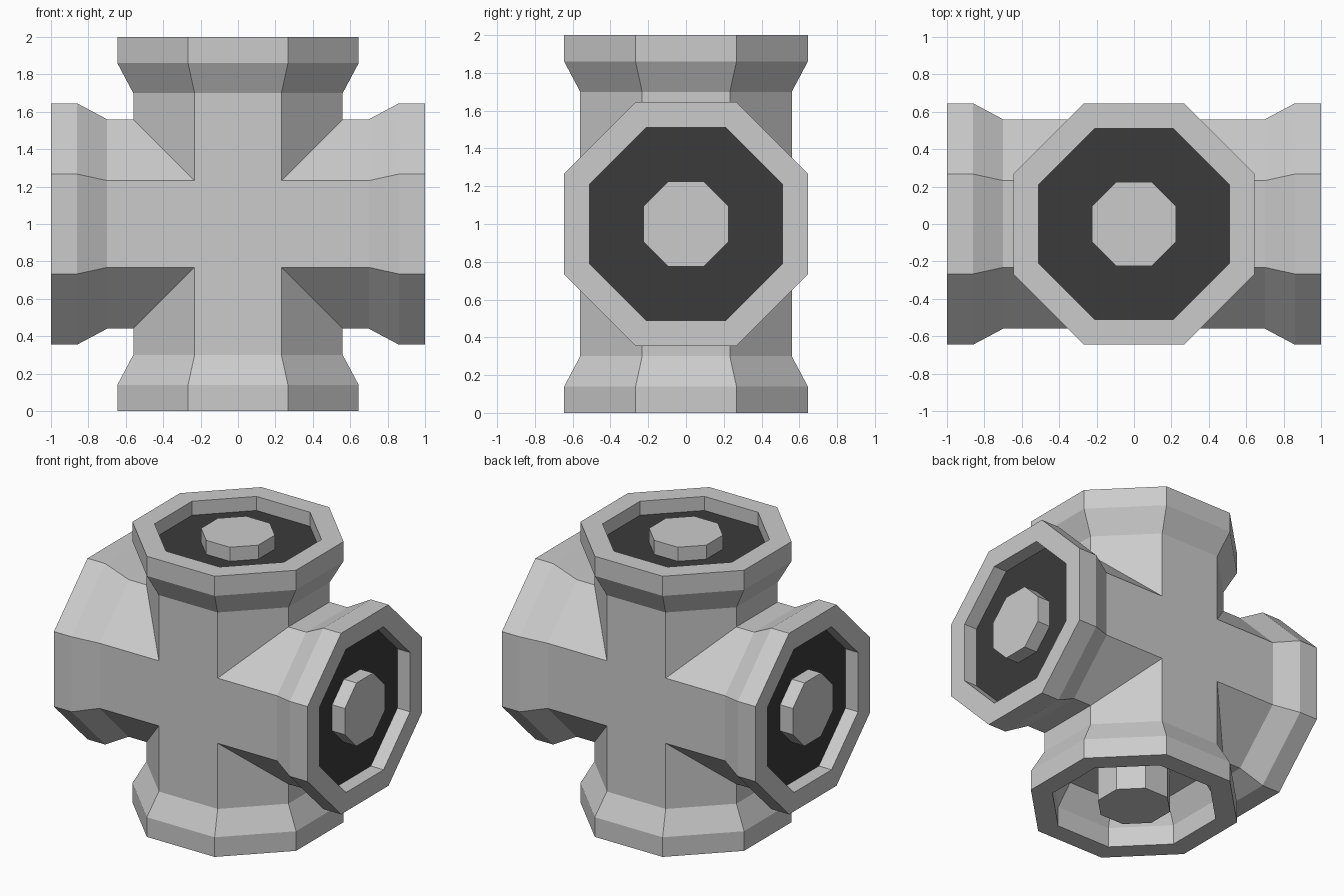
import bpy, bmesh, math
from mathutils import Matrix, Vector

if "Cube" in bpy.data.objects:
    bpy.data.objects.remove(bpy.data.objects["Cube"])


def material(name, rgb):
    m = bpy.data.materials.new(name)
    m.diffuse_color = (*rgb, 1)
    m.use_nodes = True
    m.node_tree.nodes["Principled BSDF"].inputs["Base Color"].default_value = m.diffuse_color
    return m


grey = material("light_grey", (0.60, 0.60, 0.60))
dark = material("charcoal", (0.043, 0.043, 0.043))
CENTRE = Vector((0, 0, 1))
SIDES = 8


def octagon(apothem):
    """Corner points of a flat-sided octagon."""
    r = apothem / math.cos(math.pi / SIDES)
    return [(r * math.cos((i + 0.5) * math.tau / SIDES),
             r * math.sin((i + 0.5) * math.tau / SIDES)) for i in range(SIDES)]


def bridge(bm, a, b):
    for i in range(SIDES):
        j = (i + 1) % SIDES
        bm.faces.new((a[i], a[j], b[j], b[i]))


def finish(bm, name, mat):
    mesh = bpy.data.meshes.new(name)
    bm.to_mesh(mesh)
    bm.free()
    mesh.materials.append(mat)
    obj = bpy.data.objects.new(name, mesh)
    bpy.context.collection.objects.link(obj)
    return obj


def turn(k):
    return Matrix.Translation(CENTRE) @ Matrix.Rotation(k * math.pi / 2, 4, 'Y')


# Pipe arm profile (apothem, distance): taper, flange, recess, hub
PROFILE = [(0.56, 0.70), (0.645, 0.86), (0.645, 1.0), (0.51, 1.0),
           (0.51, 0.86), (0.43, 0.70), (0.225, 0.70), (0.225, 1.0)]

# Four arms mitred together into one cross fitting
bm = bmesh.new()
for k in range(4):
    m = turn(k)
    ring = [bm.verts.new(m @ Vector((x, y, abs(x)))) for x, y in octagon(0.56)]
    for apothem, dist in PROFILE:
        nxt = [bm.verts.new(m @ Vector((x, y, dist))) for x, y in octagon(apothem)]
        bridge(bm, ring, nxt)
        ring = nxt
    bm.faces.new(ring)  # hub cap

# Square centre panels, front and back
h = 0.56 * math.tan(math.pi / SIDES)
for y in (-0.56, 0.56):
    bm.faces.new([bm.verts.new(CENTRE + Vector((sx * h, y, sz * h)))
                  for sx, sz in ((-1, -1), (1, -1), (1, 1), (-1, 1))])
bmesh.ops.remove_doubles(bm, verts=bm.verts, dist=0.001)
bmesh.ops.recalc_face_normals(bm, faces=bm.faces)
finish(bm, "cross_pipe", grey)

# Dark ring plates in the recesses; the bottom recess stays open
for k, name in ((0, "top_plate"), (1, "right_plate"), (3, "left_plate")):
    bm = bmesh.new()
    outer, inner = ([bm.verts.new(turn(k) @ Vector((x, y, 0.9))) for x, y in octagon(a)]
                    for a in (0.51, 0.225))
    bridge(bm, outer, inner)
    finish(bm, name, dark)
